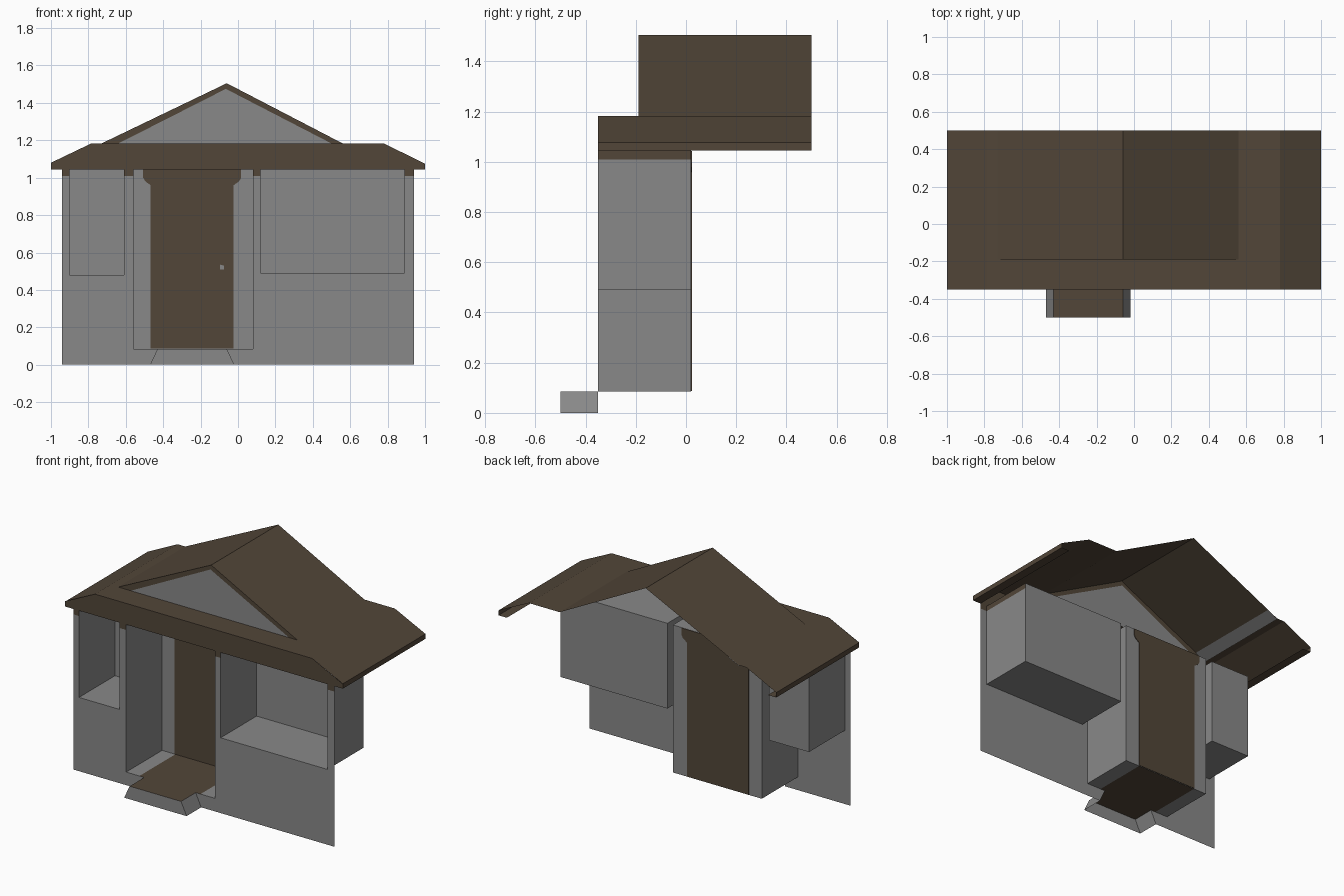
import bpy

if "Cube" in bpy.data.objects:
    bpy.data.objects.remove(bpy.data.objects["Cube"])


def material(name, rgb):
    m = bpy.data.materials.new(name)
    m.diffuse_color = (*rgb, 1)
    m.use_nodes = True
    m.node_tree.nodes["Principled BSDF"].inputs["Base Color"].default_value = m.diffuse_color
    return m


GREY = material("plaster_grey", (0.25, 0.25, 0.25))
BROWN = material("roof_brown", (0.084, 0.061, 0.040))
FRONT, BACK, TOP = -0.35, 0.02, 1.045   # wall plane, recess depth, wall height


def sheet(name, faces):
    """Thin surface object from (material_slot, points) polygons; slot 0 grey, 1 brown."""
    verts, polys = [], []
    for _, pts in faces:
        polys.append(range(len(verts), len(verts) + len(pts)))
        verts += pts
    me = bpy.data.meshes.new(name)
    me.from_pydata(verts, [], [list(p) for p in polys])
    me.materials.append(GREY)
    me.materials.append(BROWN)
    for p, (slot, _) in zip(me.polygons, faces):
        p.material_index = slot
    ob = bpy.data.objects.new(name, me)
    bpy.context.collection.objects.link(ob)
    return ob


def upright(y, outline):                  # polygon facing the front
    return [(x, y, z) for x, z in outline]


def rect(x0, x1, z0, z1, y=FRONT):
    return upright(y, [(x0, z0), (x1, z0), (x1, z1), (x0, z1)])


def level(x0, x1, y0, y1, z):             # horizontal rectangle
    return [(x0, y0, z), (x1, y0, z), (x1, y1, z), (x0, y1, z)]


def along(a, b, y0, y1):                  # strip of profile segment a-b run along y
    return [(a[0], y0, a[1]), (b[0], y0, b[1]), (b[0], y1, b[1]), (a[0], y1, a[1])]


def plate(name, outline, y, thick, mat):
    ob = sheet(name, [(0, upright(y - thick / 2, outline))])
    ob.data.materials[0] = mat
    mod = ob.modifiers.new("thickness", "SOLIDIFY")
    mod.thickness = thick
    mod.offset = -1
    return ob


# Front wall: pillars with brown tops, and panels below the openings
wall = []
for x0, x1 in [(-0.94, -0.90), (-0.61, -0.56), (0.08, 0.12), (0.89, 0.94)]:
    wall += [(0, rect(x0, x1, 0, 1.01)), (1, rect(x0, x1, 1.01, TOP))]
wall += [(0, rect(-0.90, -0.61, 0, 0.48)), (0, rect(0.12, 0.89, 0, 0.49)),
         (0, upright(FRONT, [(-0.56, 0), (-0.47, 0), (-0.43, 0.085), (-0.56, 0.085)])),
         (0, upright(FRONT, [(-0.02, 0), (0.08, 0), (0.08, 0.085), (-0.06, 0.085)]))]
sheet("front_wall", wall)


# Recessed bays behind the openings
def bay(name, x0, x1, z0, floor):
    faces = [(0, along((x, z0), (x, 1.01), FRONT, BACK)) for x in (x0, x1)]
    faces += [(int(x == 0.89), along((x, 1.01), (x, TOP), FRONT, BACK)) for x in (x0, x1)]
    faces += [(0, rect(x0, x1, z0, TOP, BACK)), (0, level(x0, x1, FRONT, BACK, TOP))]
    faces += [(s, level(a, b, FRONT, BACK, z0)) for s, a, b in floor]
    sheet(name, faces)


bay("left_window_bay", -0.90, -0.61, 0.48, [(0, -0.90, -0.61)])
bay("right_window_bay", 0.12, 0.89, 0.49, [(0, 0.12, 0.89)])
bay("door_bay", -0.56, 0.08, 0.085,
    [(0, -0.56, -0.465), (1, -0.465, -0.025), (0, -0.025, 0.08)])

# Door with flared top, and its knob
half = [(0.222, 0.087), (0.222, 0.96), (0.25, 0.98), (0.262, 1.0), (0.262, 1.044)]
door = [(-0.245 + x, z) for x, z in half] + [(-0.245 - x, z) for x, z in reversed(half)]
plate("door", door, BACK, 0.008, BROWN)
plate("door_knob", [(-0.095, 0.51), (-0.075, 0.51), (-0.075, 0.53), (-0.095, 0.535)],
      BACK - 0.005, 0.006, GREY)

# Doorstep with flared sides
sheet("doorstep", [
    (1, level(-0.43, -0.06, -0.5, FRONT, 0.085)),
    (0, upright(-0.5, [(-0.47, 0), (-0.02, 0), (-0.06, 0.085), (-0.43, 0.085)])),
    (0, along((-0.47, 0), (-0.43, 0.085), -0.5, FRONT)),
    (0, along((-0.02, 0), (-0.06, 0.085), -0.5, FRONT))])

# Lower roof: fascia, eaves, slopes, and flats around the gable
L, R, PEAK = (-0.73, 1.183), (0.56, 1.183), (-0.06, 1.505)
FLAT, GY, RY = 1.183, -0.19, 0.5
fascia = [(-1, TOP), (1, TOP), (1, 1.075), (0.78, FLAT), (-0.785, FLAT), (-1, 1.08)]
roof = [(1, upright(FRONT, fascia)),
        (1, level(-0.785, 0.78, FRONT, GY, FLAT)),
        (1, level(-0.785, L[0], GY, RY, FLAT)),
        (1, level(R[0], 0.78, GY, RY, FLAT))]
for s, shoulder in ((-1, -0.785), (1, 0.78)):
    roof += [(1, along((s, 1.077), (shoulder, FLAT), FRONT, RY)),
             (1, along((s, TOP), (s, 1.077), FRONT, RY)),
             (1, along((s, TOP), (s * 0.94, TOP), FRONT, RY))]
sheet("lower_roof", roof)

# Gable roof, with a pale strip under its left foot
sheet("gable_roof", [(1, along(L, PEAK, GY, RY)), (1, along(PEAK, R, GY, RY)),
                     (0, along((-0.73, 1.179), (-0.655, 1.215), GY, RY))])

# Gable front: grey triangle framed by brown rake boards
li, pi, ri = (-0.64, FLAT), (-0.065, 1.475), (0.50, FLAT)
sheet("gable_front", [(0, upright(GY, [li, ri, pi])),
                      (1, upright(GY, [L, li, pi, PEAK])),
                      (1, upright(GY, [ri, R, PEAK, pi]))])
